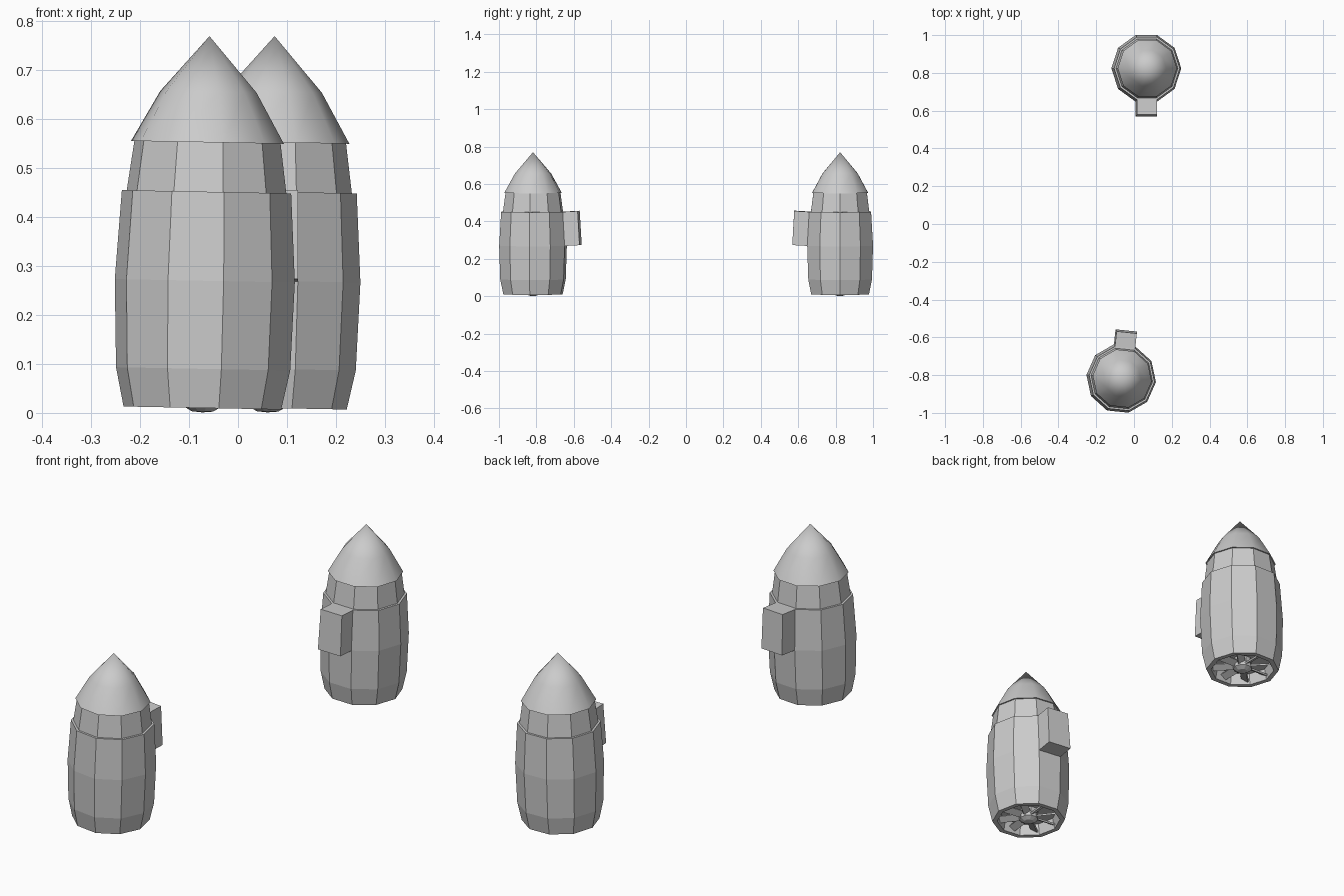
import bpy, bmesh
from math import sin, cos, pi, radians
from mathutils import Matrix

if "Cube" in bpy.data.objects:
    bpy.data.objects.remove(bpy.data.objects["Cube"])

N = 10


def finish(bm, name, M, smooth=False):
    bmesh.ops.recalc_face_normals(bm, faces=bm.faces)
    me = bpy.data.meshes.new(name)
    bm.to_mesh(me)
    bm.free()
    ob = bpy.data.objects.new(name, me)
    bpy.context.collection.objects.link(ob)
    ob.matrix_world = M
    if smooth:
        bpy.ops.object.select_all(action='DESELECT')
        ob.select_set(True)
        bpy.context.view_layer.objects.active = ob
        bpy.ops.object.shade_smooth_by_angle(angle=radians(40))
    return ob


def lathe(profile, n=N):
    """Revolve (radius, z) points; returns the bmesh and rows of faces."""
    bm = bmesh.new()
    rings = []
    for r, z in profile:
        if r == 0:
            rings.append([bm.verts.new((0, 0, z))] * n)
        else:
            rings.append([bm.verts.new((r * cos(2 * pi * k / n), r * sin(2 * pi * k / n), z))
                          for k in range(n)])
    rows = []
    for a, b in zip(rings, rings[1:]):
        row = []
        for k in range(n):
            j = (k + 1) % n
            loop = list(dict.fromkeys([a[k], a[j], b[j], b[k]]))
            row.append(bm.faces.new(loop))
        rows.append(row)
    return bm, rows


def pod(tag, x, y, turn):
    M = (Matrix.Translation((x, y, 0)) @ Matrix.Rotation(radians(1.1), 4, 'Y')
         @ Matrix.Rotation(radians(turn), 4, 'Z'))

    # casing: recessed underside, faceted barrel, stepped neck
    bm, rows = lathe([(0, .06), (.13, .06), (.14, .01), (.162, .01), (.179, .09), (.185, .27),
                      (.174, .452), (.164, .452), (.15, .555), (0, .555)])
    # mounting block pulled out of one upper panel
    panel = rows[5][7]
    bm.normal_update()
    normal = panel.normal.copy()
    if normal.y > 0:
        normal.negate()
    out = bmesh.ops.extrude_discrete_faces(bm, faces=[panel])["faces"]
    bmesh.ops.translate(bm, verts=out[0].verts[:], vec=normal * .08)
    finish(bm, tag + "_casing", M)

    # smooth pointed nose with a slight overhang
    bm, _ = lathe([(0, .553), (.157, .553), (.099, .656), (0, .77)])
    finish(bm, tag + "_nose", M, True)

    # rotor hub
    bm, _ = lathe([(0, .001), (.022, .003), (.042, .015), (.042, .06), (0, .06)])
    finish(bm, tag + "_rotor_hub", M)

    # rotor blades
    bm = bmesh.new()
    for k in range(8):
        B = (Matrix.Rotation(2 * pi * k / 8, 4, 'Z') @ Matrix.Translation((.087, 0, .032))
             @ Matrix.Rotation(radians(30), 4, 'X') @ Matrix.Diagonal((.1, .034, .008, 1)))
        bmesh.ops.create_cube(bm, size=1, matrix=B)
    finish(bm, tag + "_rotor_blades", M)


pod("front_pod", -.073, -.818, 174)
pod("back_pod", .060, .824, 0)
